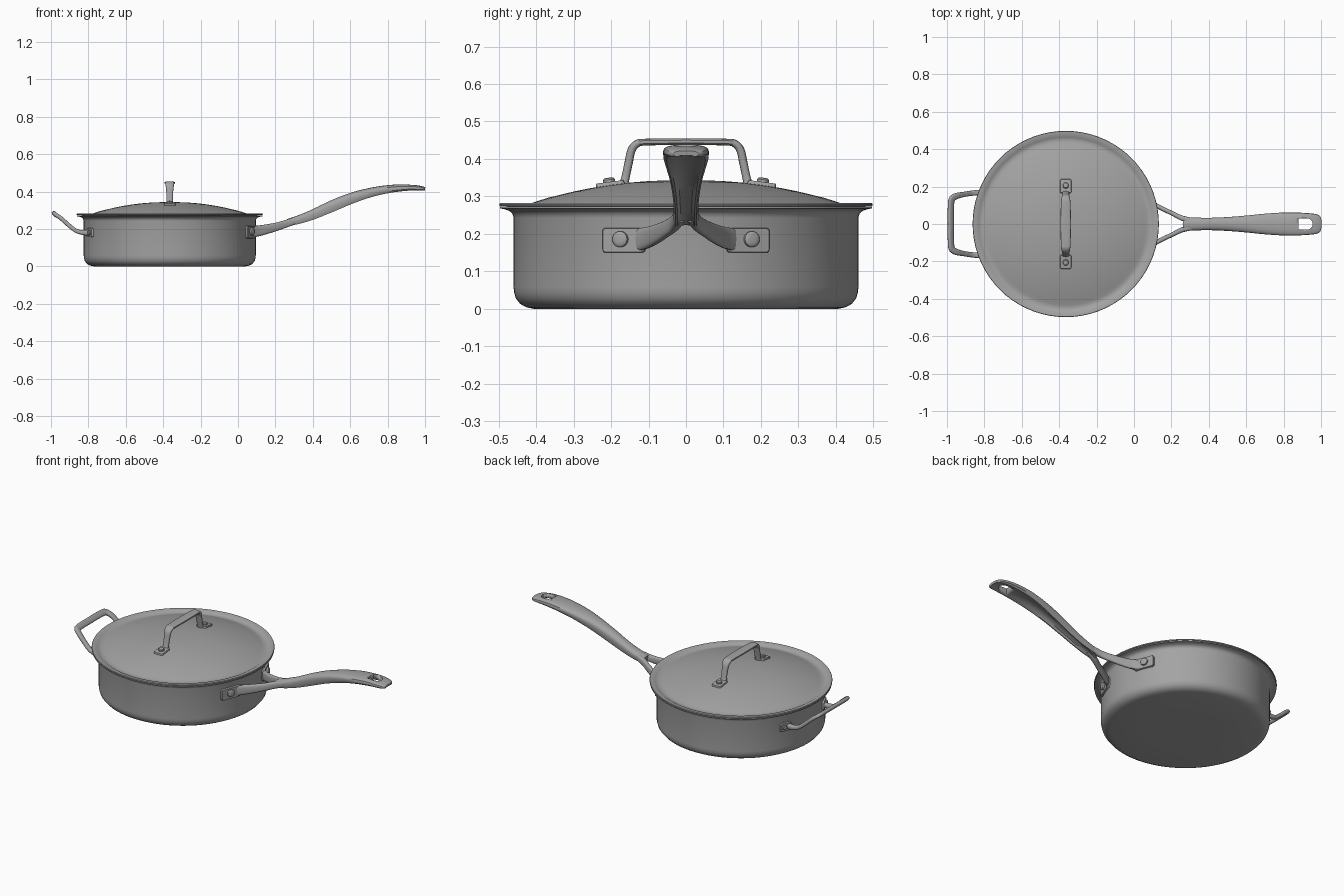
import bpy, bmesh, math
from mathutils import Vector, Matrix

if "Cube" in bpy.data.objects:
    bpy.data.objects.remove(bpy.data.objects["Cube"])

CX = -0.365          # pan axis
R = 0.46             # pan wall radius

steel = bpy.data.materials.new("brushed steel grey")
steel.diffuse_color = (0.37, 0.37, 0.37, 1)
steel.use_nodes = True
steel.node_tree.nodes["Principled BSDF"].inputs["Base Color"].default_value = steel.diffuse_color


def finish(name, bm, angle=35):
    bmesh.ops.remove_doubles(bm, verts=bm.verts, dist=1e-5)
    bmesh.ops.recalc_face_normals(bm, faces=bm.faces)
    me = bpy.data.meshes.new(name)
    bm.to_mesh(me)
    bm.free()
    me.materials.append(steel)
    ob = bpy.data.objects.new(name, me)
    bpy.context.collection.objects.link(ob)
    bpy.ops.object.select_all(action='DESELECT')
    ob.select_set(True)
    bpy.context.view_layer.objects.active = ob
    bpy.ops.object.shade_smooth_by_angle(angle=math.radians(angle))
    return ob


def skin(bm, rings, caps):
    for a, b in zip(rings, rings[1:]):
        for i in range(len(a)):
            j = (i + 1) % len(a)
            bm.faces.new((a[i], a[j], b[j], b[i]))
    if caps:
        bm.faces.new(rings[0])
        bm.faces.new(rings[-1])


def lathe(name, profile, matrix, seg=72):
    """Revolve (radius, height) pairs around local z."""
    bm = bmesh.new()
    rings = [[bm.verts.new(matrix @ Vector((r * math.cos(k * math.tau / seg),
                                            r * math.sin(k * math.tau / seg), z)))
              for k in range(seg)] for r, z in profile]
    skin(bm, rings, True)
    return finish(name, bm)


def frame(loc, normal, up):
    """Matrix with local z on the normal and local y close to up."""
    n = Vector(normal).normalized()
    u = Vector(up).cross(n).normalized()
    v = n.cross(u)
    m = Matrix((u, v, n)).transposed().to_4x4()
    m.translation = Vector(loc)
    return m


def plate(name, hw, hh, low, high, matrix, bend=0):
    """Rounded rectangle plate, optionally bent around a cylinder."""
    bm = bmesh.new()
    outline = []
    c = min(hw, hh) * 0.3
    for sx, sy, a0 in ((1, 1, 0), (-1, 1, 90), (-1, -1, 180), (1, -1, 270)):
        for k in range(5):
            a = math.radians(a0 + 22.5 * k)
            outline.append((sx * (hw - c) + c * math.cos(a), sy * (hh - c) + c * math.sin(a)))
    rings = []
    for n, s in ((low, 1), (high - 0.003, 1), (high, 0.95)):
        rings.append([bm.verts.new(matrix @ Vector((
            x * s, y * s, n - (bend - math.sqrt(bend ** 2 - x * x) if bend else 0))))
            for x, y in outline])
    skin(bm, rings, True)
    return finish(name, bm)


def rivet(name, r, h, matrix):
    return lathe(name, [(r, -0.01), (r, h * 0.6), (r * 0.8, h * 0.9), (r * 0.45, h)], matrix, 20)


def smooth_path(pts, sub):
    """Catmull-Rom resampling of equally long tuples."""
    vs = [Vector(p) for p in pts]
    out = []
    for i in range(len(vs) - 1):
        p0, p1, p2, p3 = vs[max(i - 1, 0)], vs[i], vs[i + 1], vs[min(i + 2, len(vs) - 1)]
        for k in range(sub):
            t = k / sub
            out.append(0.5 * (2 * p1 + (p2 - p0) * t + (2 * p0 - 5 * p1 + 4 * p2 - p3) * t * t
                              + (3 * p1 - p0 - 3 * p2 + p3) * t ** 3))
    return out + [vs[-1]]


def superellipse(n=20, e=0.7):
    def f(c):
        return math.copysign(abs(c) ** e, c)
    return [(f(math.cos(k * math.tau / n)), f(math.sin(k * math.tau / n))) for k in range(n)]


def sweep(name, stations, ref, section, sub=5):
    """Stations: x, y, z, half size across, half size along ref."""
    pts = smooth_path(stations, sub)
    pos = [Vector(p[:3]) for p in pts]
    bm = bmesh.new()
    rings = []
    for i, p in enumerate(pts):
        t = (pos[min(i + 1, len(pos) - 1)] - pos[max(i - 1, 0)]).normalized()
        side = t.cross(Vector(ref)).normalized()
        up = side.cross(t)
        rings.append([bm.verts.new(pos[i] + side * a * p[3] + up * b * p[4]) for a, b in section])
    skin(bm, rings, True)
    return finish(name, bm)


def arch(half):
    """Mirror a half path across y = 0 into one full path."""
    return half + [(x, -y, z, a, b) for x, y, z, a, b in reversed(half[:-1])]


axis = Matrix.Translation((CX, 0, 0))

# Pan body: rounded base, straight wall, flared rim, hollow inside
lathe("pan_body", [
    (0.2, 0), (0.405, 0), (0.425, 0.004), (0.442, 0.013), (0.454, 0.028), (0.459, 0.045),
    (R, 0.06), (R, 0.243), (0.463, 0.254), (0.472, 0.262), (0.485, 0.266), (0.496, 0.268),
    (0.496, 0.273), (0.47, 0.27), (0.456, 0.26), (0.45, 0.24), (0.45, 0.06),
    (0.435, 0.022), (0.4, 0.01), (0.2, 0.01)], axis)

# Lid: flat rim, groove and shallow dome
lathe("lid", [
    (0.1, 0.333), (0.2, 0.322), (0.3, 0.304), (0.4, 0.277), (0.43, 0.266), (0.435, 0.255),
    (0.443, 0.255), (0.448, 0.267), (0.465, 0.273), (0.497, 0.275), (0.498, 0.279),
    (0.496, 0.283), (0.474, 0.282), (0.464, 0.276), (0.45, 0.272), (0.435, 0.275),
    (0.42, 0.280), (0.37, 0.296), (0.3, 0.313), (0.25, 0.323), (0.2, 0.331),
    (0.15, 0.337), (0.1, 0.341), (0.05, 0.343), (0.01, 0.3435)], axis)

# Lid handle: arched grip, wider on top, on two riveted tabs
sweep("lid_handle", arch([
    (CX, 0.166, 0.333, 0.012, 0.020), (CX, 0.161, 0.352, 0.011, 0.017),
    (CX, 0.153, 0.390, 0.011, 0.018), (CX, 0.145, 0.424, 0.011, 0.021),
    (CX, 0.130, 0.441, 0.010, 0.024), (CX, 0.105, 0.445, 0.009, 0.026),
    (CX, 0, 0.446, 0.009, 0.028)]), (1, 0, 0), superellipse())
for s in (1, -1):
    slope = (0, s * 0.13, 1)
    plate("lid_handle_tab", 0.03, 0.038, -0.008, 0.008,
          frame((CX, s * 0.202, 0.331), slope, (0, 1, 0)))
    rivet("lid_rivet", 0.016, 0.013, frame((CX, s * 0.205, 0.337), slope, (0, 1, 0)))

# Long handle: domed top, hollowed underside
section = [(math.cos(math.radians(a)), 0.1 + 0.9 * math.sin(math.radians(a)) ** 0.8)
           for a in range(0, 180, 15)]
section += [(-1, 0.1), (-0.98, -0.5), (-0.84, -0.95), (-0.68, -0.95), (-0.45, -0.65),
            (0, -0.55), (0.45, -0.65), (0.68, -0.95), (0.84, -0.95), (0.98, -0.5)]
handle = sweep("long_handle", [
    (0.265, 0, 0.234, 0.030, 0.019), (0.32, 0, 0.248, 0.034, 0.023),
    (0.40, 0, 0.276, 0.033, 0.027), (0.50, 0, 0.320, 0.037, 0.031),
    (0.60, 0, 0.361, 0.045, 0.030), (0.70, 0, 0.392, 0.055, 0.026),
    (0.80, 0, 0.412, 0.061, 0.022), (0.90, 0, 0.421, 0.060, 0.018),
    (0.96, 0, 0.419, 0.055, 0.014), (0.988, 0, 0.416, 0.047, 0.011),
    (1.0, 0, 0.414, 0.033, 0.008)], (0, 0, 1), section)

# Hanging hole with a rounded outer end
bm = bmesh.new()
hole = [(0.88, -0.03)] + [(0.925 + 0.03 * math.cos(math.radians(a)), 0.03 * math.sin(math.radians(a)))
                          for a in range(-90, 91, 15)] + [(0.88, 0.03)]
skin(bm, [[bm.verts.new((x, y, z)) for x, y in hole] for z in (0.3, 0.5)], True)
cutter = finish("hole_cutter", bm)
cutter.hide_render = True
mod = handle.modifiers.new("hole", 'BOOLEAN')
mod.operation = 'DIFFERENCE'
mod.solver = 'EXACT'
mod.object = cutter
bpy.context.view_layer.objects.active = handle
bpy.ops.object.modifier_apply(modifier=mod.name)
bpy.data.objects.remove(cutter)


def wall_frame(y, z, side, r):
    """Frame on the pan wall at the given y, on the +x or -x side."""
    n = Vector((side * math.sqrt(R * R - y * y), y, 0)).normalized()
    return frame(Vector((CX, 0, z)) + n * r, n, (0, 0, 1))


for s in (1, -1):
    # Forked legs, plates and rivets of the long handle
    sweep("handle_fork", [
        (0.072, s * 0.135, 0.184, 0.008, 0.030), (0.105, s * 0.108, 0.189, 0.011, 0.029),
        (0.15, s * 0.083, 0.198, 0.012, 0.026), (0.21, s * 0.054, 0.213, 0.012, 0.022),
        (0.26, s * 0.030, 0.229, 0.014, 0.020), (0.32, s * 0.016, 0.248, 0.016, 0.018)],
        (0, 0, 1), superellipse())
    plate("handle_plate", 0.06, 0.033, -0.006, 0.013, wall_frame(s * 0.165, 0.183, 1, R), R)
    rivet("handle_rivet", 0.021, 0.012, wall_frame(s * 0.17, 0.186, 1, R + 0.012))
    # Plates and rivets of the helper handle
    plate("helper_plate", 0.034, 0.024, -0.006, 0.011, wall_frame(s * 0.182, 0.18, -1, R), R)
    rivet("helper_rivet", 0.014, 0.010, wall_frame(s * 0.192, 0.18, -1, R + 0.010))

# Helper handle: upswept loop opposite the long handle
sweep("helper_handle", arch([
    (-0.795, 0.168, 0.180, 0.014, 0.016), (-0.83, 0.168, 0.181, 0.014, 0.013),
    (-0.865, 0.165, 0.190, 0.014, 0.011), (-0.905, 0.159, 0.220, 0.014, 0.011),
    (-0.945, 0.151, 0.256, 0.016, 0.011), (-0.970, 0.137, 0.273, 0.018, 0.011),
    (-0.978, 0.110, 0.278, 0.019, 0.011), (-0.979, 0, 0.279, 0.019, 0.011)]),
    (0.7, 0, 0.7), superellipse())
